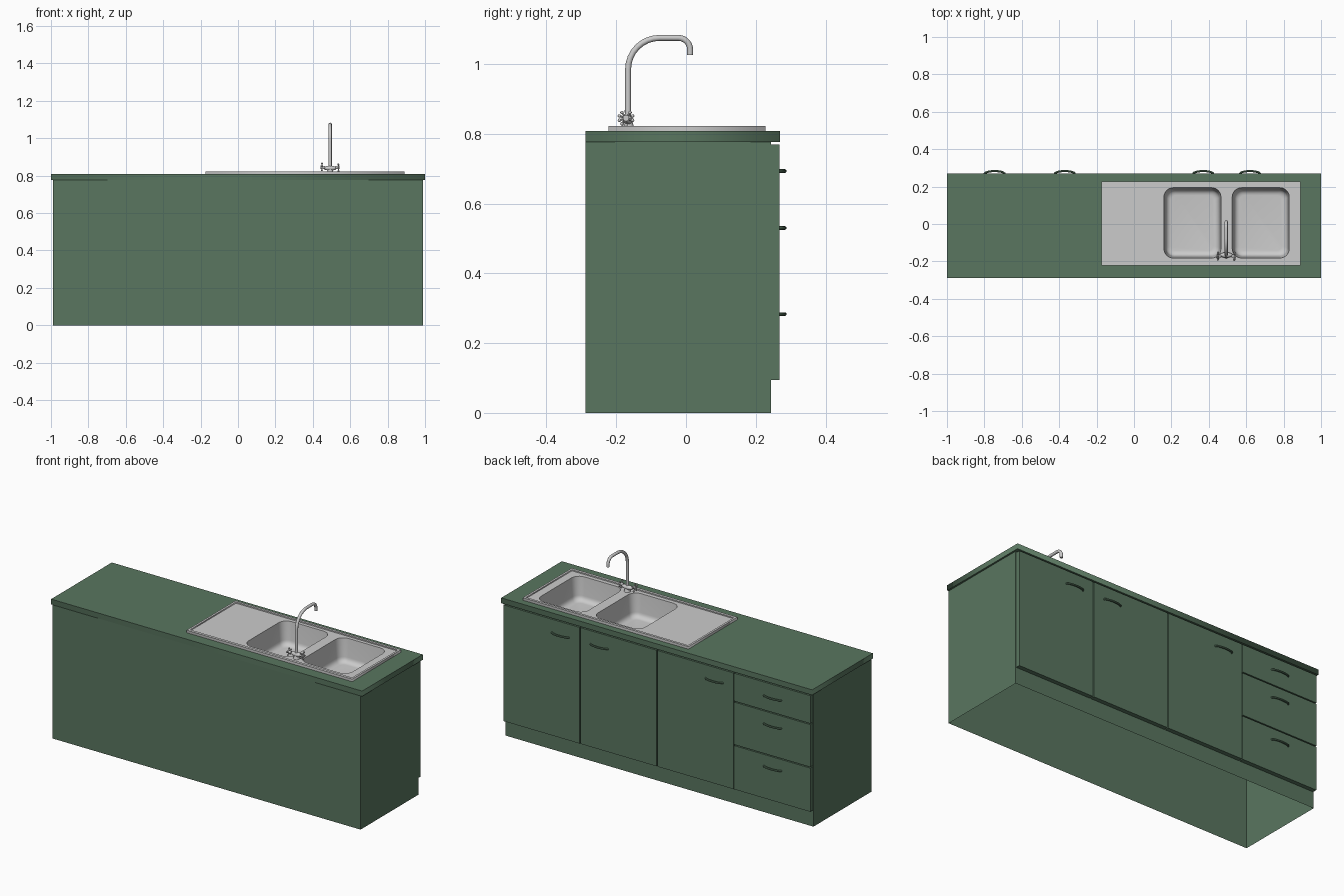
import bpy, bmesh, math
from math import sin, cos, pi
from mathutils import Vector, Matrix

if "Cube" in bpy.data.objects:
    bpy.data.objects.remove(bpy.data.objects["Cube"])

green = bpy.data.materials.new("green_paint")
green.diffuse_color = (0.10, 0.18, 0.115, 1)
green.use_nodes = True
green.node_tree.nodes["Principled BSDF"].inputs["Base Color"].default_value = green.diffuse_color


def add_mesh(name, bm, mat=None, smooth=False):
    me = bpy.data.meshes.new(name)
    bm.to_mesh(me)
    bm.free()
    ob = bpy.data.objects.new(name, me)
    bpy.context.collection.objects.link(ob)
    if mat:
        me.materials.append(mat)
    if smooth:
        smooth_shade(ob)
    return ob


def select_only(ob):
    bpy.ops.object.select_all(action='DESELECT')
    ob.select_set(True)
    bpy.context.view_layer.objects.active = ob


def smooth_shade(ob):
    select_only(ob)
    bpy.ops.object.shade_smooth_by_angle(angle=math.radians(35))


def box_bm(x0, x1, y0, y1, z0, z1):
    bm = bmesh.new()
    m = Matrix.Translation(((x0 + x1) / 2, (y0 + y1) / 2, (z0 + z1) / 2))
    bmesh.ops.create_cube(bm, size=1, matrix=m @ Matrix.Diagonal((x1 - x0, y1 - y0, z1 - z0, 1)))
    return bm


def rrect(x0, x1, y0, y1, r=0, n=6):
    """Counter-clockwise rectangle outline, optionally with rounded corners."""
    if r <= 0:
        return [(x0, y0), (x1, y0), (x1, y1), (x0, y1)]
    pts = []
    for k, (cx, cy) in enumerate([(x1 - r, y1 - r), (x0 + r, y1 - r), (x0 + r, y0 + r), (x1 - r, y0 + r)]):
        for i in range(n + 1):
            a = pi / 2 * (k + i / n)
            pts.append((cx + r * cos(a), cy + r * sin(a)))
    return pts


def make_curve(name, loops, dims, cyclic, mat=None, **props):
    cu = bpy.data.curves.new(name, 'CURVE')
    cu.dimensions = dims
    for key, val in props.items():
        setattr(cu, key, val)
    for pts in loops:
        sp = cu.splines.new('POLY')
        sp.points.add(len(pts) - 1)
        for p, co in zip(sp.points, pts):
            p.co = (*co, 0, 1) if len(co) == 2 else (*co, 1)
        sp.use_cyclic_u = cyclic
    ob = bpy.data.objects.new(name, cu)
    bpy.context.collection.objects.link(ob)
    if mat:
        cu.materials.append(mat)
    select_only(ob)
    bpy.ops.object.convert(target='MESH')
    return bpy.context.view_layer.objects.active


def plate(name, loops, z0, z1, mat=None):
    """Flat plate with holes."""
    ob = make_curve(name, loops, '2D', True, mat, fill_mode='BOTH', extrude=(z1 - z0) / 2)
    ob.location.z = (z0 + z1) / 2
    return ob


# cabinet shell, open underneath and under the worktop
bm = box_bm(-0.99, 0.99, -0.288, 0.243, 0, 0.777)
bmesh.ops.delete(bm, geom=[f for f in bm.faces if abs(f.normal.z) > 0.5], context='FACES_ONLY')
add_mesh("cabinet_body", bm, green)

# worktop with cut-out for the bowls
plate("worktop", [rrect(-1, 1, -0.288, 0.269), rrect(0.12, 0.86, -0.195, 0.205)], 0.777, 0.808, green)


# bow handles
def handle(name, x, z):
    pts = [(x + 0.055 * cos(a), 0.264 + 0.019 * sin(a) ** 0.8, z)
           for a in [pi * i / 12 * 0.9999 for i in range(13)]]
    smooth_shade(make_curve(name, [pts], '3D', False, green, bevel_depth=0.0055,
                            bevel_resolution=2, use_fill_caps=True))


# doors and drawers
g = 0.003
for i, (x0, hx) in enumerate([(-0.495, -0.37), (0, 0.37), (0.495, 0.62)]):
    add_mesh(f"door_{i+1}", box_bm(x0 + g, x0 + 0.495 - g, 0.242, 0.268, 0.095, 0.77), green)
    handle(f"door_handle_{i+1}", hx, 0.693)
for i, (z0, z1, hz) in enumerate([(0.095, 0.349, 0.283), (0.355, 0.602, 0.53), (0.608, 0.77, 0.693)]):
    add_mesh(f"drawer_{i+1}", box_bm(-0.99 + g, -0.495 - g, 0.242, 0.268, z0, z1), green)
    handle(f"drawer_handle_{i+1}", -0.745, hz)

# sink: raised rim, recessed deck and two bowls
plate("sink_rim", [rrect(-0.175, 0.89, -0.222, 0.228), rrect(-0.163, 0.878, -0.206, 0.214)], 0.808, 0.823)
bowls = [(0.16, 0.465), (0.525, 0.83)]
Y0, Y1, DECK, DEPTH = -0.182, 0.194, 0.816, 0.135
plate("sink_deck", [rrect(-0.165, 0.88, -0.208, 0.216)] +
      [rrect(a, b, Y0, Y1, 0.05) for a, b in bowls], DECK - 0.003, DECK)
for k, (a, b) in enumerate(bowls):
    bm = bmesh.new()
    prof = [(0, 0)] + [(0.01 + 0.03 * (1 - cos(t)), DEPTH - 0.03 + 0.03 * sin(t))
                       for t in [pi / 2 * i / 5 for i in range(6)]]
    rings = [[bm.verts.new((x, y, DECK - d))
              for x, y in rrect(a + s, b - s, Y0 + s, Y1 - s, max(0.05 - s * 0.6, 0.02))]
             for s, d in prof]
    n = len(rings[0])
    for r0, r1 in zip(rings, rings[1:]):
        for i in range(n):
            j = (i + 1) % n
            bm.faces.new((r0[i], r0[j], r1[j], r1[i]))
    bm.faces.new(rings[-1])
    add_mesh(f"bowl_{k+1}", bm, smooth=True)

# tap spout
TX, TY = 0.493, -0.166
path = [(TX, TY, 0.82), (TX, TY, 0.985)]
path += [(TX, TY + 0.09 * (1 - cos(t)), 0.985 + 0.09 * sin(t)) for t in [pi / 2 * i / 8 for i in range(1, 9)]]
path += [(TX, -0.022 + 0.034 * sin(t), 1.041 + 0.034 * cos(t)) for t in [pi / 2 * i / 7 for i in range(8)]]
path += [(TX, 0.012, 1.026)]
smooth_shade(make_curve("tap_spout", [path], '3D', False, bevel_depth=0.0085,
                        bevel_resolution=4, use_fill_caps=True))

# tap base collar and crosswise valve body
bm = bmesh.new()
bmesh.ops.create_cone(bm, cap_ends=True, segments=24, radius1=0.018, radius2=0.012, depth=0.022,
                      matrix=Matrix.Translation((TX, TY, 0.826)))
bmesh.ops.create_uvsphere(bm, u_segments=20, v_segments=12, radius=1,
                          matrix=Matrix.Translation((TX, TY, 0.84)) @ Matrix.Diagonal((0.036, 0.014, 0.013, 1)))
add_mesh("tap_body", bm, smooth=True)

# spoked tap knobs on both sides
for s, name in ((-1, "tap_knob_left"), (1, "tap_knob_right")):
    bm = bmesh.new()
    base = Matrix.Translation((TX + s * 0.04, TY - 0.006, 0.845)) @ Matrix.Rotation(s * pi / 2, 4, 'Y')
    bmesh.ops.create_cone(bm, cap_ends=True, segments=16, radius1=0.007, radius2=0.009, depth=0.022, matrix=base)
    for i in range(5):
        spoke = base @ Matrix.Rotation(2 * pi * i / 5, 4, 'Z')
        bmesh.ops.create_cone(bm, cap_ends=True, segments=8, radius1=0.003, radius2=0.003, depth=0.02,
                              matrix=spoke @ Matrix.Translation((0.01, 0, 0.004)) @ Matrix.Rotation(pi / 2, 4, 'Y'))
        bmesh.ops.create_uvsphere(bm, u_segments=10, v_segments=6, radius=0.005,
                                  matrix=spoke @ Matrix.Translation((0.02, 0, 0.004)))
    add_mesh(name, bm, smooth=True)
